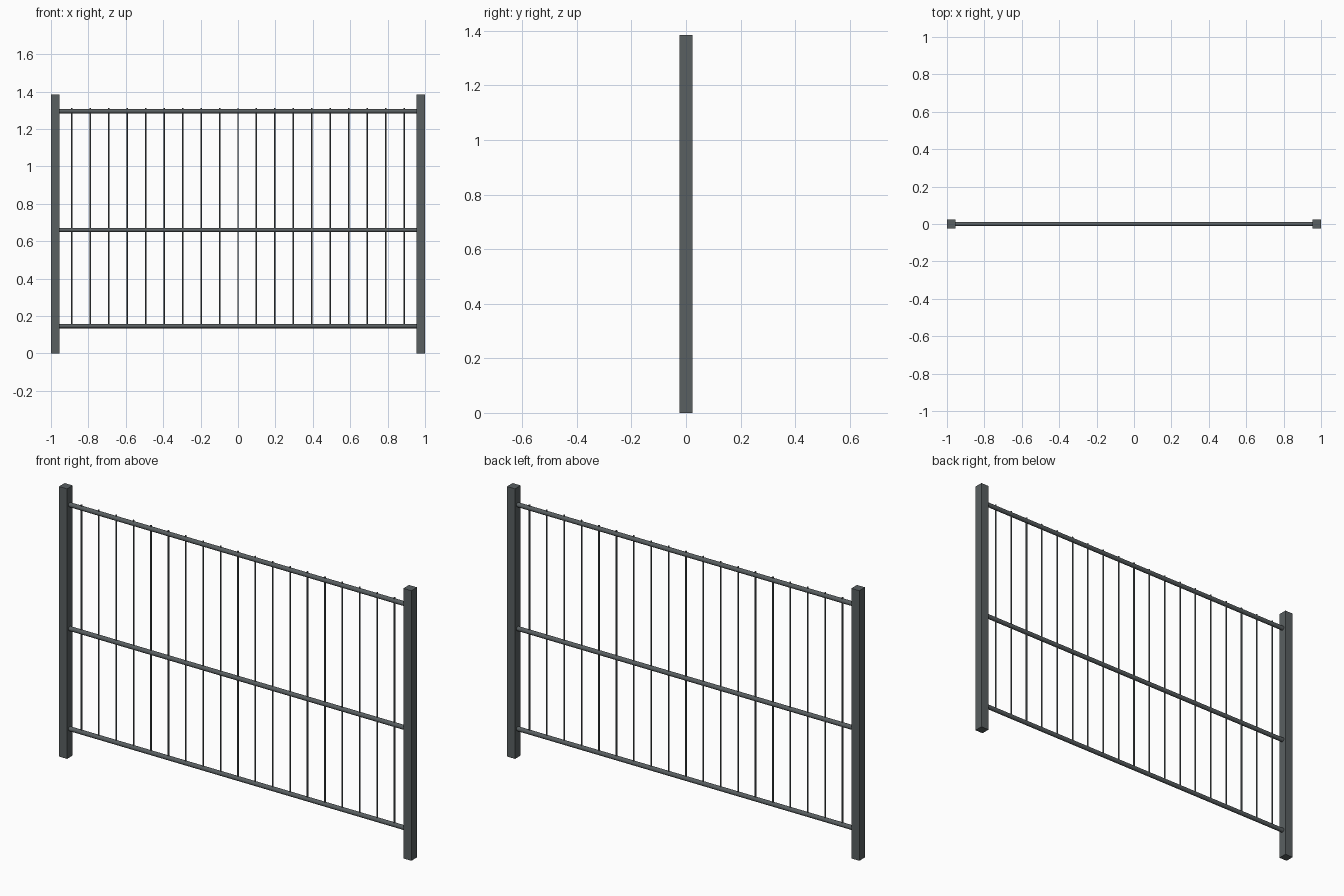
import bpy

if "Cube" in bpy.data.objects:
    bpy.data.objects.remove(bpy.data.objects["Cube"])

steel = bpy.data.materials.new("dark_steel")
steel.diffuse_color = (0.10, 0.115, 0.12, 1)
steel.use_nodes = True
steel.node_tree.nodes["Principled BSDF"].inputs["Base Color"].default_value = steel.diffuse_color


def box(name, x0, x1, depth, z0, z1):
    bpy.ops.mesh.primitive_cube_add(size=1, location=((x0 + x1) / 2, 0, (z0 + z1) / 2))
    ob = bpy.context.object
    ob.name = name
    ob.scale = (x1 - x0, depth, z1 - z0)
    bpy.ops.object.transform_apply(location=False, rotation=False, scale=True)
    ob.data.materials.append(steel)
    return ob


POST, HEIGHT = 0.046, 1.385

# Square end posts
box("post_left", -1, -1 + POST, POST, 0, HEIGHT)
box("post_right", 1 - POST, 1, POST, 0, HEIGHT)


# Horizontal round rails between the posts
def rod(name, radius, length, loc, rot=(0, 0, 0), sides=16):
    bpy.ops.mesh.primitive_cylinder_add(vertices=sides, radius=radius, depth=length,
                                        location=loc, rotation=rot)
    ob = bpy.context.object
    ob.name = name
    ob.data.materials.append(steel)
    bpy.ops.object.shade_smooth_by_angle()
    return ob


for name, z in (("rail_bottom", 0.146), ("rail_middle", 0.66), ("rail_top", 1.295)):
    rod(name, 0.0115, 2 - 2 * POST + 0.01, (0, 0, z), (0, 1.5707963, 0))

# Thin vertical bars, tips just above the top rail
for i in range(19):
    rod(f"bar_{i + 1}", 0.004, 1.313 - 0.146, ((i - 9) * 0.0987, 0, (1.313 + 0.146) / 2), sides=10)
